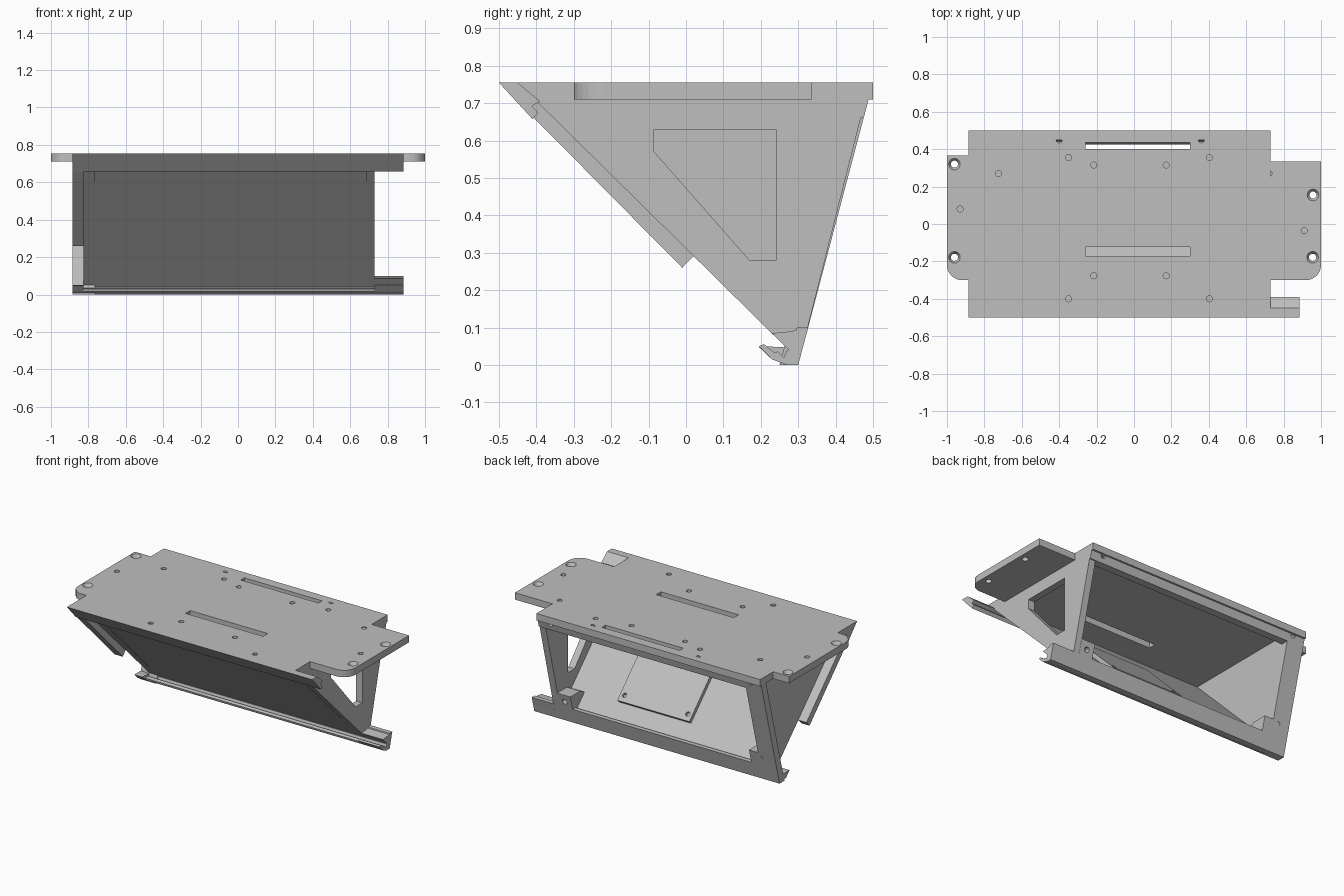
import bpy, bmesh, math
from mathutils import Matrix, Vector

cube = bpy.data.objects.get("Cube")
if cube:
    bpy.data.objects.remove(cube, do_unlink=True)

grey = bpy.data.materials.new("plain grey")
grey.use_nodes = True
grey.diffuse_color = (0.52, 0.52, 0.52, 1)
grey.node_tree.nodes["Principled BSDF"].inputs["Base Color"].default_value = (0.52, 0.52, 0.52, 1)

TOP = 0.755


def finish(name, bm):
    bmesh.ops.recalc_face_normals(bm, faces=bm.faces[:])
    mesh = bpy.data.meshes.new(name)
    bm.to_mesh(mesh)
    bm.free()
    mesh.materials.append(grey)
    ob = bpy.data.objects.new(name, mesh)
    bpy.context.collection.objects.link(ob)
    return ob


def add_prism(bm, points, depth):
    face = bm.faces.new([bm.verts.new(p) for p in points])
    out = bmesh.ops.extrude_face_region(bm, geom=[face])
    verts = [g for g in out["geom"] if isinstance(g, bmesh.types.BMVert)]
    bmesh.ops.translate(bm, verts=verts, vec=depth)


def bar(name, x0, x1, profile):
    """Profile in (y, z), swept along x."""
    bm = bmesh.new()
    add_prism(bm, [(x0, y, z) for y, z in profile], (x1 - x0, 0, 0))
    return finish(name, bm)


def slab(name, z0, z1, outline):
    """Outline in (x, y), swept up."""
    bm = bmesh.new()
    add_prism(bm, [(x, y, z0) for x, y in outline], (0, 0, z1 - z0))
    return finish(name, bm)


def pin(bm, center, axis, r0, r1, length):
    rot = Vector((0, 0, 1)).rotation_difference(Vector(axis)).to_matrix().to_4x4()
    bmesh.ops.create_cone(bm, cap_ends=True, segments=24, radius1=r0, radius2=r1,
                          depth=length, matrix=Matrix.Translation(center) @ rot)


def cut(ob, cutter):
    cutter.hide_render = True
    mod = ob.modifiers.new("cut", 'BOOLEAN')
    mod.operation = 'DIFFERENCE'
    mod.solver = 'EXACT'
    mod.object = cutter
    bpy.context.view_layer.objects.active = ob
    bpy.ops.object.modifier_apply(modifier=mod.name)
    bpy.data.objects.remove(cutter, do_unlink=True)


def back(z):
    return 0.5 - 0.265 * (TOP - z)


def back_strip(z0, z1, t=0.05):
    return [(back(z0), z0), (back(z1), z1), (back(z1) - t, z1), (back(z0) - t, z0)]


def arc(cx, cy, r, start):
    return [(cx + r * math.cos(math.radians(start + a)),
             cy + r * math.sin(math.radians(start + a))) for a in range(0, 91, 15)]


# Top plate with side ears
outline = [(-0.885, -0.5), (0.73, -0.5), (0.73, -0.3)]
outline += arc(0.92, -0.22, 0.08, 270)
outline += [(1, 0.335), (0.73, 0.335), (0.73, 0.5), (-0.885, 0.5), (-0.885, 0.365), (-1, 0.365)]
outline += arc(-0.92, -0.22, 0.08, 180)
outline += [(-0.885, -0.3)]
plate = slab("top_plate", 0.71, TOP, outline)
# Front edge of the plate follows the slope
for v in plate.data.vertices:
    if v.co.y < -0.49 and v.co.z < 0.72:
        v.co.y = -0.455

# Long slots
for y0, y1 in ((0.4, 0.437), (-0.17, -0.122)):
    cut(plate, slab("slot_cutter", 0.6, 0.8, [(-0.26, y0), (0.3, y0), (0.3, y1), (-0.26, y1)]))

# Countersunk mounting holes and shallow locating holes
bm = bmesh.new()
mounts = ((-0.96, 0.32), (-0.96, -0.178), (0.957, 0.155), (0.955, -0.178))
for x, y in mounts:
    pin(bm, (x, y, 0.73), (0, 0, 1), 0.019, 0.019, 0.2)
cut(plate, finish("hole_cutter", bm))
bm = bmesh.new()
for x, y in mounts:
    pin(bm, (x, y, 0.75), (0, 0, 1), 0.019, 0.037, 0.03)
dots = [(-0.725, 0.27), (0.722, 0.27), (-0.93, 0.08), (0.91, -0.035),
        (-0.4, 0.45), (0.36, 0.45), (-0.35, 0.355), (0.403, 0.355),
        (-0.35, -0.4), (0.403, -0.4)]
dots += [(x, y) for x in (-0.215, 0.172) for y in (0.315, -0.277)]
for x, y in dots:
    pin(bm, (x, y, 0.75), (0, 0, 1), 0.016, 0.016, 0.06)
cut(plate, finish("dimple_cutter", bm))

# Sloping front panel
bar("front_panel", -0.825, 0.73,
    [(-0.43, 0.745), (-0.375, 0.745), (0.3, 0.07), (0.3, 0.035), (0.28, 0.035)])

# Upper guide lip, side stop and lower guide rail
bar("upper_lip", -0.885, 0.885,
    [(-0.5, TOP), (-0.41, 0.657), (-0.395, 0.675), (-0.412, 0.692), (-0.39, 0.705), (-0.45, TOP)])
bar("side_stop", -0.885, -0.825,
    [(-0.5, TOP), (-0.01, 0.26), (0.022, 0.293), (-0.44, TOP)])
bar("lower_rail", -0.885, 0.885,
    [(0.3, 0), (0.31, 0.04), (0.27, 0.04), (0.262, 0.02), (0.245, 0.036),
     (0.225, 0.03), (0.23, 0.015), (0.27, 0)])
bar("rail_end_block", -0.885, -0.825,
    [(0.3, 0), (0.31, 0.045), (0.21, 0.05), (0.195, 0.048), (0.23, 0.015), (0.27, 0)])
bar("rail_extension", 0.73, 0.885,
    [(0.302, 0.01), (0.327, 0.1), (0.28, 0.09), (0.23, 0.085), (0.28, 0.035)])
bar("rail_hook", 0.73, 0.885,
    [(0.27, 0), (0.23, 0.015), (0.195, 0.05), (0.208, 0.056), (0.25, 0.022)])

# End walls, the one on the left with a window
wall = [(-0.445, 0.75), (0.49, 0.75), (back(0.02), 0.02), (0.295, 0.02)]
bar("right_wall", -0.825, -0.765, wall)
left_wall = bar("left_wall", 0.685, 0.73, wall)
cut(left_wall, bar("window_cutter", 0.6, 0.8,
    [(-0.085, 0.63), (0.24, 0.63), (0.24, 0.28), (0.17, 0.28), (-0.085, 0.57)]))

# Back frame
frame = [bar("frame_top_bar", -0.885, 0.73, back_strip(0.66, TOP)),
         bar("frame_side_bar", -0.885, -0.765, back_strip(0, TOP)),
         bar("frame_bottom_bar", -0.885, 0.885, back_strip(0, 0.1, 0.03)),
         bar("left_corner_boss", 0.59, 0.69,
             [(back(0.09), 0.09), (back(0.19), 0.19), (0.25, 0.19), (0.19, 0.16), (0.25, 0.09)]),
         bar("right_corner_boss", -0.77, -0.70,
             [(back(0.09), 0.09), (back(0.19), 0.19), (0.25, 0.19), (0.19, 0.16), (0.25, 0.09)])]

# Screw holes in the frame
screws = {0: ((0.64, 0.705), (-0.8, 0.705)), 1: ((-0.8, 0.705), (-0.8, 0.17)), 3: ((0.64, 0.14),)}
for index, spots in screws.items():
    bm = bmesh.new()
    for x, z in spots:
        pin(bm, (x, back(z), z), (0, 0.967, -0.256), 0.017, 0.017, 0.07)
    cut(frame[index], finish("screw_cutter", bm))

# Raised pad on the inner face of the panel
pad = bar("inner_pad", -0.178, 0.342,
          [(0.2, 0.165), (0.22, 0.185), (-0.1, 0.505), (-0.125, 0.49)])
bm = bmesh.new()
for x in (-0.145, 0.31):
    pin(bm, (x, 0.19, 0.215), (0, 1, 1), 0.014, 0.014, 0.04)
cut(pad, finish("pad_cutter", bm))
